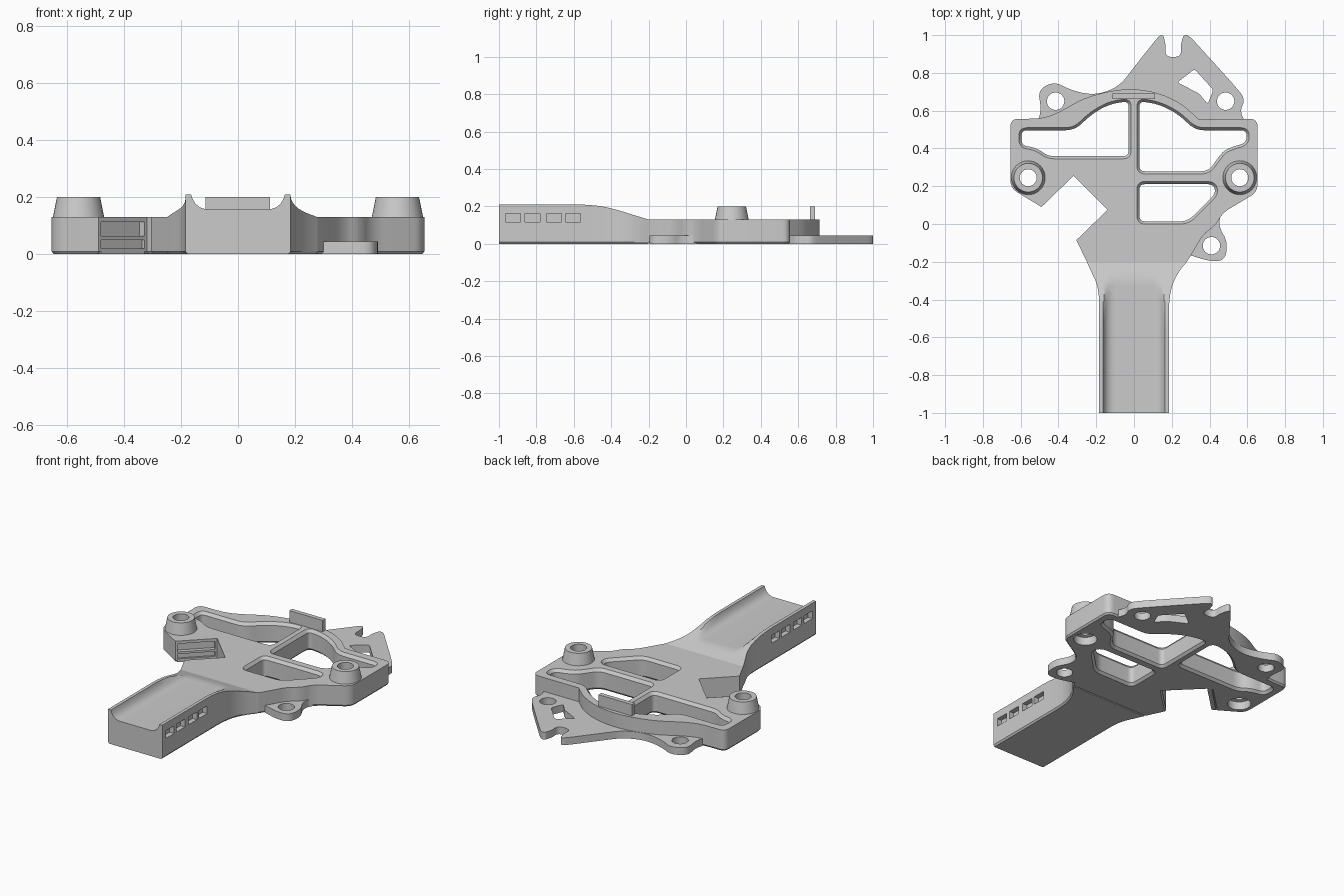
import bpy, bmesh, math
from mathutils import Vector

old = bpy.data.objects.get("Cube")
if old:
    bpy.data.objects.remove(old, do_unlink=True)

grey = bpy.data.materials.new("plain grey")
grey.use_nodes = True
grey.diffuse_color = (0.6, 0.6, 0.6, 1)
grey.node_tree.nodes["Principled BSDF"].inputs["Base Color"].default_value = (0.6, 0.6, 0.6, 1)

# Corner radii for the outlines; FLOW blends whole neighbouring edges into a curve
SHARP, SOFT, ROUND, FLOW = 0, 0.015, 0.045, 9
PLATE_TOP, FLANGE_TOP, POST_TOP = 0.13, 0.045, 0.2
parts = []


def rounded(points, steps=6):
    """Counter-clockwise outline with each corner rounded by its own radius."""
    result = []
    count = len(points)
    for i, (x, y, radius) in enumerate(points):
        corner = Vector((x, y))
        before = Vector(points[i - 1][:2]) - corner
        after = Vector(points[(i + 1) % count][:2]) - corner
        if radius == SHARP:
            result.append(corner)
            continue
        a = corner + before.normalized() * min(radius, before.length * 0.49)
        b = corner + after.normalized() * min(radius, after.length * 0.49)
        for s in range(steps + 1):
            t = s / steps
            result.append(a * (1 - t) ** 2 + corner * 2 * t * (1 - t) + b * t * t)
    area = sum(result[i - 1].cross(p) for i, p in enumerate(result))
    return result if area > 0 else result[::-1]


def offset(outline, distance):
    """Outline grown outwards (or shrunk, if negative) with mitred corners."""
    result = []
    for i, p in enumerate(outline):
        d1 = (p - outline[i - 1]).normalized()
        d2 = (outline[(i + 1) % len(outline)] - p).normalized()
        n1, n2 = Vector((d1.y, -d1.x)), Vector((d2.y, -d2.x))
        result.append(p + (n1 + n2) * distance / max(1 + n1.dot(n2), 0.3))
    return result


def skin(bm, rings):
    """Walls between successive rings of vertices."""
    for low, high in zip(rings, rings[1:]):
        for i in range(len(low)):
            bm.faces.new((low[i - 1], low[i], high[i], high[i - 1]))


def finish(name, bm):
    """Turn the mesh outwards and add it to the scene as a grey part."""
    bmesh.ops.recalc_face_normals(bm, faces=bm.faces)
    if bm.calc_volume(signed=True) < 0:
        bmesh.ops.reverse_faces(bm, faces=bm.faces)
    mesh = bpy.data.meshes.new(name)
    bm.to_mesh(mesh)
    bm.free()
    mesh.materials.append(grey)
    obj = bpy.data.objects.new(name, mesh)
    bpy.context.collection.objects.link(obj)
    parts.append(obj)


def slab(name, *loops):
    """Solid from (outline, [(height, growth), ...]) loops; the first is outer, the rest are holes."""
    bm = bmesh.new()
    for outline, levels in loops:
        skin(bm, [[bm.verts.new((p.x, p.y, z)) for p in offset(outline, grow)]
                  for z, grow in levels])
    bottom, top = loops[0][1][0][0], loops[0][1][-1][0]
    rims = [e for e in bm.edges if e.is_boundary]
    for height in (bottom, top):
        rim = [e for e in rims if all(abs(v.co.z - height) < 1e-5 for v in e.verts)]
        bmesh.ops.triangle_fill(bm, edges=rim, use_beauty=True, normal=(0, 0, 1))
    finish(name, bm)


def circle(x, y, radius, sides=40):
    return [Vector((x + radius * math.cos(math.tau * i / sides),
                    y + radius * math.sin(math.tau * i / sides))) for i in range(sides)]


def straight(bottom, top):
    return [(bottom, 0), (top, 0)]


# Socket in the notch wall: a recess crossed by ledges
notch_left, notch_back = Vector((-0.49, 0.09)), Vector((-0.32, 0.255))
along = (notch_back - notch_left).normalized() * 0.012
inward = Vector((-1, 1)).normalized() * 0.025
mouth = [notch_left + along, notch_back - along]
recess = [mouth[0], mouth[0] + inward, mouth[1] + inward, mouth[1]]
for name, depth, low, high in (("socket_sill", 0, 0, 0.02), ("socket_step", 0.5, 0.02, 0.05),
                               ("socket_rail", 0, 0.05, 0.063), ("socket_lip", 0, 0.113, PLATE_TOP)):
    slab(name, ([mouth[0] + inward * depth, mouth[1] + inward * depth,
                 mouth[1] + inward, mouth[0] + inward], straight(low, high)))

# Main plate with three chamfered windows and two screw bores
plate_outline = rounded([
    (-0.25, -0.2, SHARP), (0.28, -0.2, SHARP), (0.305, -0.16, SOFT), (0.37, -0.05, ROUND),
    (0.43, -0.01, ROUND), (0.47, 0.06, ROUND),
    (0.655, 0.17, ROUND), (0.655, 0.557, ROUND), (0.34, 0.557, SHARP), (0.25, 0.64, FLOW),
    (0.13, 0.695, FLOW), (0, 0.717, FLOW), (-0.13, 0.705, FLOW), (-0.27, 0.665, FLOW),
    (-0.38, 0.6, FLOW), (-0.48, 0.557, FLOW), (-0.655, 0.557, ROUND), (-0.655, 0.19, ROUND),
    (*notch_left, SHARP), *[(*p, SHARP) for p in recess], (*notch_back, SHARP),
    (-0.14, 0.075, SHARP), (-0.305, -0.085, SHARP)])
window_outlines = [
    [(-0.61, 0.51, ROUND), (-0.61, 0.405, ROUND), (-0.52, 0.39, ROUND), (-0.46, 0.345, ROUND),
     (-0.015, 0.345, ROUND), (-0.015, 0.665, ROUND), (-0.13, 0.65, FLOW), (-0.23, 0.595, FLOW),
     (-0.32, 0.51, ROUND)],
    [(0.015, 0.265, ROUND), (0.4, 0.265, ROUND), (0.455, 0.34, FLOW), (0.49, 0.385, FLOW),
     (0.61, 0.42, ROUND), (0.61, 0.51, ROUND), (0.33, 0.51, ROUND), (0.24, 0.595, FLOW),
     (0.13, 0.65, FLOW), (0.015, 0.665, ROUND)],
    [(0.015, 0, ROUND), (0.29, 0, ROUND), (0.45, 0.16, ROUND), (0.43, 0.225, ROUND),
     (0.015, 0.225, ROUND)]]
window_levels = [(0, 0), (0.014, -0.014), (0.112, -0.014), (PLATE_TOP, 0)]
bore_levels = [(0, 0.02), (0.05, 0.02), (0.055, 0), (PLATE_TOP, 0)]
slab("main_plate", (plate_outline, [(0, -0.008), (0.01, 0), (PLATE_TOP, 0)]),
     *[(rounded(points), window_levels) for points in window_outlines],
     *[(circle(x, 0.245, 0.045), bore_levels) for x in (-0.56, 0.56)])

# Screw posts
for name, x in (("right_post", -0.56), ("left_post", 0.56)):
    slab(name, (circle(x, 0.245, 0.09), [(PLATE_TOP, 0), (POST_TOP, -0.014)]),
         (circle(x, 0.245, 0.045), straight(PLATE_TOP, POST_TOP)))

# Handle: cross-sections along y as (y, right half width, left half width, height)
pocket_centres = (-0.925, -0.82, -0.705, -0.605)
stations = [(-1, 0.185, 0.185, 0.21)]
stations += [(c + d, 0.185, 0.185, 0.21) for c in pocket_centres for d in (-0.04, 0.04)]
stations += [(-0.52, 0.185, 0.185, 0.208), (-0.46, 0.185, 0.185, 0.202),
             (-0.41, 0.187, 0.185, 0.192), (-0.37, 0.192, 0.187, 0.182),
             (-0.33, 0.201, 0.194, 0.17), (-0.3, 0.212, 0.204, 0.16),
             (-0.27, 0.228, 0.218, 0.151), (-0.24, 0.247, 0.232, 0.142),
             (-0.2, 0.28, 0.25, PLATE_TOP)]
trough = [(0.165, 0.21), (0.16, 0.195), (0.15, 0.178), (0.135, 0.165), (0.115, 0.158), (0.1, 0.157)]


def half_section(w, h):
    wall = [(w - 0.008, 0), (w, 0.01), (w, 0.55 * h), (w, 0.776 * h), (w, h)]
    return wall + [(x, min(z, h)) for x, z in trough]


bm = bmesh.new()
rings = []
for y, left, right, h in stations:
    section = half_section(left, h) + [(-x, z) for x, z in half_section(right, h)[::-1]]
    rings.append([bm.verts.new((x, y, z)) for x, z in section])
skin(bm, rings)
for ring in (rings[0], rings[-1]):
    bm.faces.new(ring)
bmesh.ops.recalc_face_normals(bm, faces=bm.faces)

# Row of pockets pushed into both handle flanks
pockets = []
for face in bm.faces:
    c = face.calc_center_median()
    if abs(c.x) > 0.18 and 0.12 < c.z < 0.16 and any(abs(c.y - p) < 0.01 for p in pocket_centres):
        pockets.append(face)
for face in bmesh.ops.extrude_discrete_faces(bm, faces=pockets)["faces"]:
    for v in face.verts:
        v.co.x -= math.copysign(0.03, v.co.x)
finish("handle", bm)

# Thin rear flange with forked tip, a slot and two lugs
flange_outline = rounded([
    (0.59, 0.535, SHARP), (0.56, 0.6, FLOW), (0.59, 0.66, FLOW), (0.54, 0.725, FLOW),
    (0.29, 1, ROUND), (0.262, 1, SOFT), (0.248, 0.95, SOFT), (0.25, 0.884, ROUND),
    (0.165, 0.884, ROUND), (0.167, 0.95, SOFT), (0.155, 1, SOFT), (0.135, 1, ROUND),
    (0, 0.83, FLOW), (-0.08, 0.725, FLOW), (-0.21, 0.68, FLOW), (-0.34, 0.71, FLOW),
    (-0.42, 0.755, FLOW), (-0.51, 0.71, FLOW), (-0.49, 0.61, FLOW), (-0.51, 0.535, SHARP),
    (-0.42, 0.535, SHARP), (-0.36, 0.57, FLOW), (-0.25, 0.64, FLOW), (-0.13, 0.68, FLOW),
    (0, 0.695, FLOW), (0.13, 0.675, FLOW), (0.24, 0.62, FLOW), (0.33, 0.535, SHARP)])
slot = rounded([(0.23, 0.75, SOFT), (0.32, 0.82, SOFT), (0.42, 0.71, SOFT),
                (0.39, 0.635, SOFT), (0.345, 0.69, SOFT)])
thin = straight(0, FLANGE_TOP)
slab("rear_flange", (flange_outline, thin), (slot, thin),
     *[(circle(x, 0.65, 0.046), thin) for x in (-0.415, 0.485)])

# Side lug by the neck
slab("side_lug", (rounded([
    (0.28, -0.12, SHARP), (0.295, -0.165, SHARP), (0.41, -0.2, FLOW), (0.485, -0.19, FLOW),
    (0.495, -0.09, FLOW), (0.45, -0.02, FLOW), (0.455, 0.05, FLOW), (0.53, 0.11, SHARP),
    (0.44, 0.07, SHARP), (0.35, -0.04, SHARP)]), thin), (circle(0.41, -0.115, 0.046), thin))

# Upright tab on the rear rim
slab("rear_tab", ([Vector(p) for p in ((-0.115, 0.663), (0.112, 0.663), (0.112, 0.69), (-0.115, 0.69))],
                  straight(0.12, POST_TOP)))

# Smooth the curved walls, keep crisp edges
bpy.ops.object.select_all(action="DESELECT")
for part in parts:
    part.select_set(True)
    bpy.context.view_layer.objects.active = part
bpy.ops.object.shade_smooth_by_angle(angle=math.radians(30))
